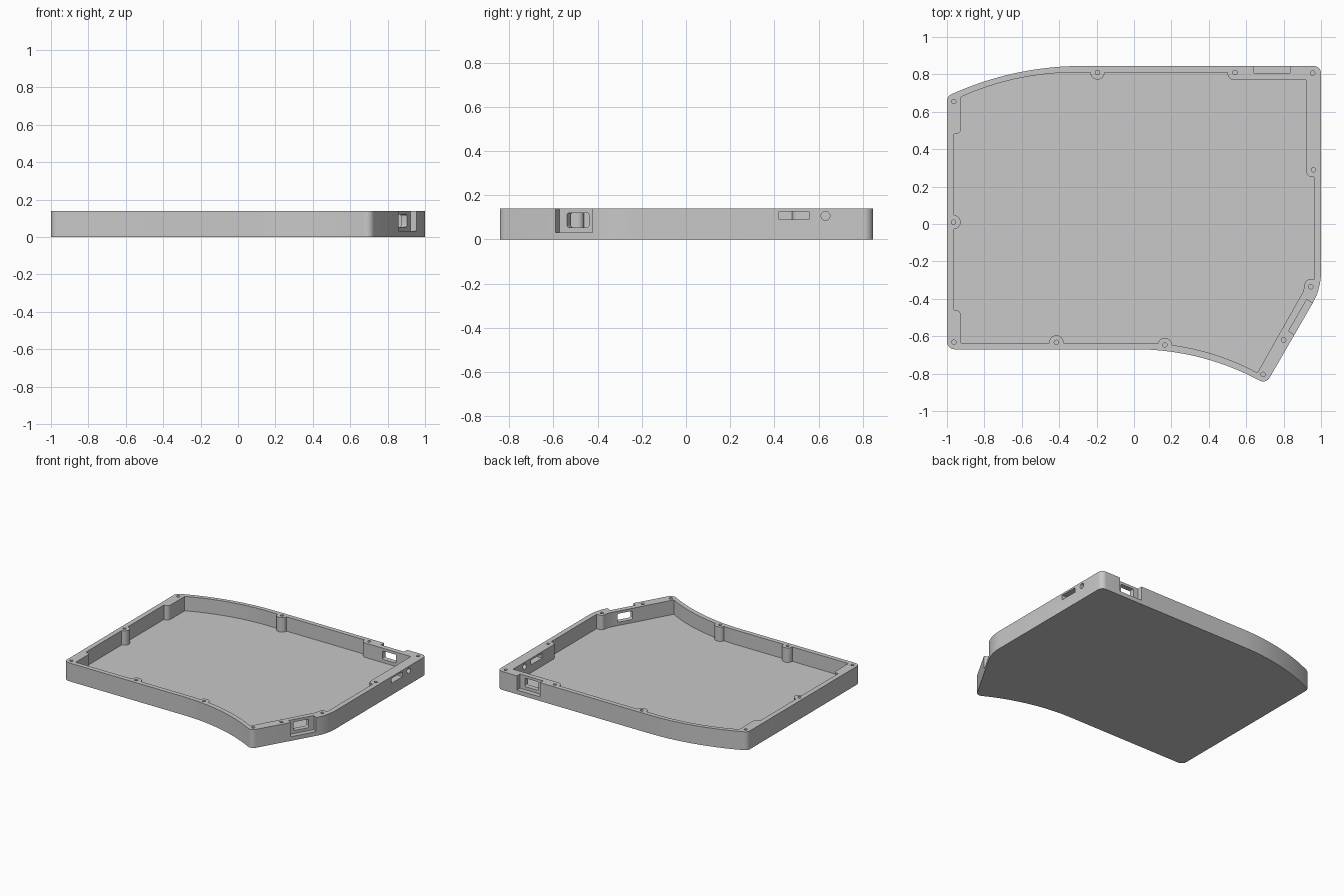
import bpy, bmesh, math
from mathutils import Vector, Matrix

if "Cube" in bpy.data.objects:
    bpy.data.objects.remove(bpy.data.objects["Cube"])

HEIGHT, FLOOR = 0.14, 0.03

grey = bpy.data.materials.new("plain grey")
grey.use_nodes = True
grey.diffuse_color = (0.58, 0.58, 0.58, 1)
grey.node_tree.nodes["Principled BSDF"].inputs["Base Color"].default_value = grey.diffuse_color


def rounded(corners):
    """Turn (x, y, radius) corners into a filleted outline."""
    pts = []
    for i, (x, y, r) in enumerate(corners):
        p = Vector((x, y))
        if r == 0:
            pts.append(p)
            continue
        d1 = (p - Vector(corners[i - 1][:2])).normalized()
        d2 = (Vector(corners[(i + 1) % len(corners)][:2]) - p).normalized()
        half = d1.angle(d2) / 2
        t = r * math.tan(half)
        centre = p + (d2 - d1).normalized() * r / math.cos(half)
        a = (p - d1 * t - centre).normalized()
        b = (p + d2 * t - centre).normalized()
        steps = 24 if r > 0.5 else 8
        pts += [centre + a.slerp(b, k / steps).normalized() * r for k in range(steps + 1)]
    return pts


def prism(name, pts, z0, z1, matrix=Matrix()):
    """Extrude a flat outline from z0 to z1."""
    bm = bmesh.new()
    face = bm.faces.new([bm.verts.new((p[0], p[1], z0)) for p in pts])
    top = bmesh.ops.extrude_face_region(bm, geom=[face], use_keep_orig=True)["geom"]
    bmesh.ops.translate(bm, vec=(0, 0, z1 - z0),
                        verts=[v for v in top if isinstance(v, bmesh.types.BMVert)])
    bmesh.ops.recalc_face_normals(bm, faces=bm.faces)
    bm.transform(matrix)
    mesh = bpy.data.meshes.new(name)
    bm.to_mesh(mesh)
    bm.free()
    mesh.materials.append(grey)
    obj = bpy.data.objects.new(name, mesh)
    bpy.context.collection.objects.link(obj)
    return obj


def circle(x, y, r, n=24):
    return [(x + r * math.cos(k * math.tau / n), y + r * math.sin(k * math.tau / n))
            for k in range(n)]


def box(u, v0, v1, r=0):
    return rounded([(-u, v0, r), (u, v0, r), (u, v1, r), (-u, v1, r)])


def cut(target, cutter):
    mod = target.modifiers.new("cut", 'BOOLEAN')
    mod.operation, mod.solver, mod.object = 'DIFFERENCE', 'EXACT', cutter
    bpy.context.view_layer.objects.active = target
    bpy.ops.object.modifier_apply(modifier=mod.name)
    bpy.data.objects.remove(cutter)


def side(x, y, angle):
    """Frame on a wall: local x along it, local y up, local z outward."""
    c, s = math.cos(angle), math.sin(angle)
    return Matrix(((-s, 0, c, x), (c, 0, s, y), (0, 1, 0, 0), (0, 0, 0, 1)))


# Outer body
tray = prism("case_tray", rounded([
    (-1, -0.67, 0.04), (0.35, -0.67, 1.4), (0.706, -0.855, 0.04), (1, -0.346, 0.336),
    (1, 0.845, 0.04), (-0.641, 0.845, 1.7), (-1, 0.683, 0.04)]), 0, HEIGHT)

# Cavity with thicker corner blocks left standing
cavity = prism("cavity", rounded([
    (-0.925, -0.635, 0), (0.358, -0.635, 1.35), (0.66, -0.795, 0),
    (0.905, -0.36, 0), (0.917, -0.297, 0.025), (0.962, -0.297, 0),
    (0.962, 0.25, 0), (0.92, 0.25, 0.035), (0.92, 0.77, 0),
    (0.5, 0.77, 0.035), (0.5, 0.81, 0), (-0.634, 0.81, 1.48), (-0.925, 0.679, 0),
    (-0.925, 0.48, 0.03), (-0.962, 0.48, 0), (-0.962, -0.46, 0), (-0.925, -0.46, 0.03)]),
    FLOOR, 0.3)

# Round screw posts along the walls
posts = [(-0.195, 0.81), (-0.965, 0.01), (-0.415, -0.633), (0.165, -0.647)]
for x, y in posts:
    cut(cavity, prism("post", circle(x, y, 0.038), -0.1, 0.5))
cut(tray, cavity)

# Screw holes
screws = posts + [(0.54, 0.81), (0.955, 0.807), (-0.963, 0.655), (-0.963, -0.632),
                  (0.69, -0.804), (0.8, -0.62), (0.945, -0.335), (0.96, 0.29)]
for x, y in screws:
    cut(tray, prism("screw_hole", circle(x, y, 0.012, 16), 0.05, 0.2))

# Connector recesses, open at the top, each with a rounded window
for frame in (side(0.907, -0.507, math.radians(-30)), side(0.738, 0.845, math.radians(90))):
    cut(tray, prism("recess", box(0.097, FLOOR + 0.002, 0.3), -0.037, 0.05, frame))
    cut(tray, prism("window", box(0.057, 0.055, 0.12, 0.01), -0.1, 0.05, frame))

# Switch slot and round button hole in the right wall
wall = side(1, 0.4875, 0)
cut(tray, prism("slot", box(0.068, 0.09, 0.126), -0.1, 0.05, wall))
cut(tray, prism("button_hole", circle(0.143, 0.107, 0.02), -0.1, 0.05, wall))

bpy.ops.object.select_all(action='DESELECT')
tray.select_set(True)
bpy.context.view_layer.objects.active = tray
bpy.ops.object.shade_smooth_by_angle(angle=math.radians(30))
